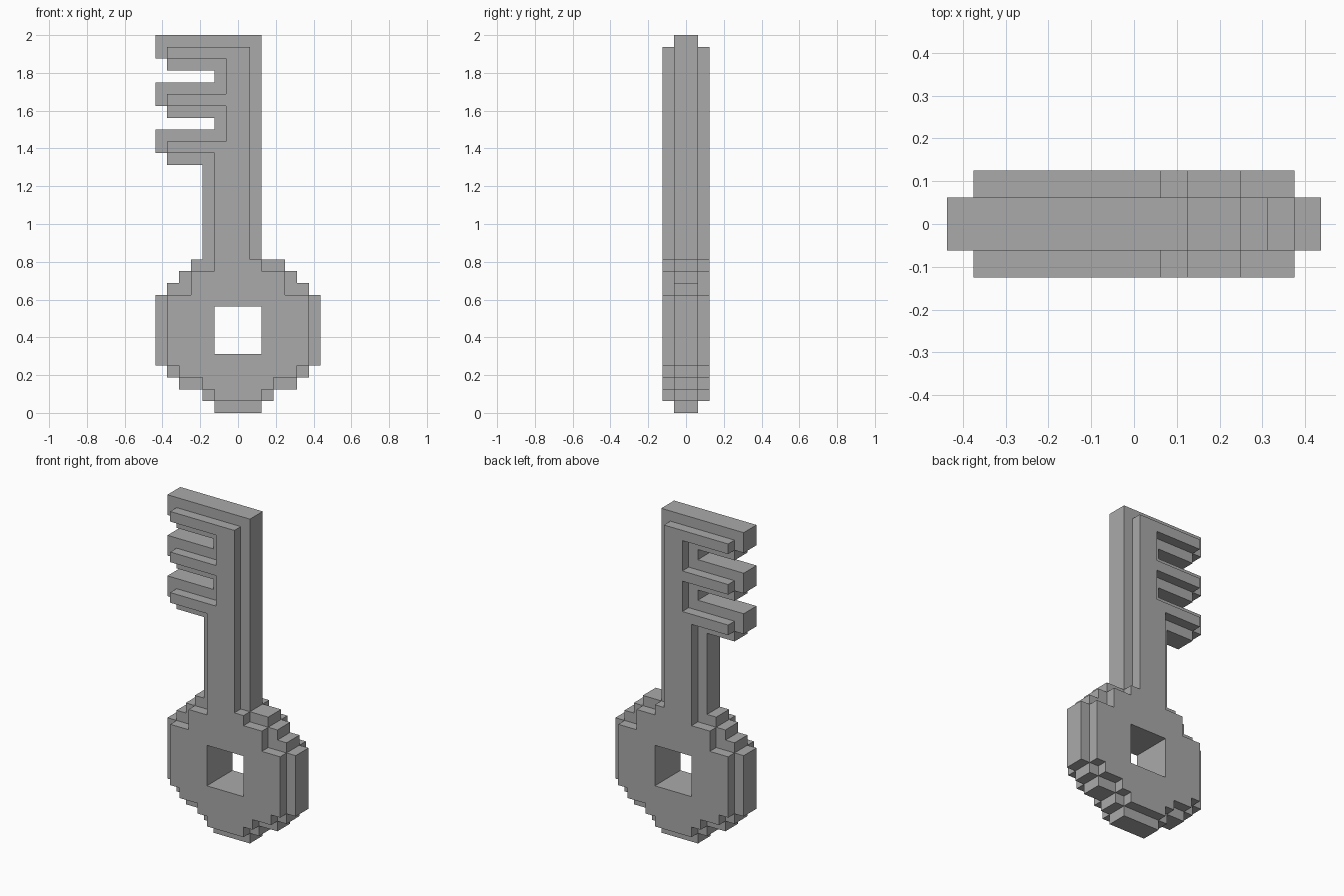
import bpy, bmesh
from mathutils import Matrix

if "Cube" in bpy.data.objects:
    bpy.data.objects.remove(bpy.data.objects["Cube"])

U = 1 / 16  # one pixel step

grey = bpy.data.materials.new("plain grey")
grey.use_nodes = True
grey.diffuse_color = (0.4, 0.4, 0.4, 1)
grey.node_tree.nodes["Principled BSDF"].inputs["Base Color"].default_value = (0.4, 0.4, 0.4, 1)


def bow_side(bottom, rows):
    """Right-hand staircase of the bow, from rows of (half width, top)."""
    points, z = [], bottom
    for half, top in rows:
        points += [(half, z), (half, top)]
        z = top
    return points


def key_outline(bottom, rows, top, right, inner, left, tooth):
    """Bow, up the shaft, down the three teeth, and back round the bow."""
    side = bow_side(bottom, rows)
    points = side + [(right, side[-1][1]), (right, top)]
    for base in (30, 26, 22):
        edge = left if base == 22 else inner
        steps = [(x, base + dz) for x, dz in tooth]
        if base != 30:
            points.append((inner, steps[0][1]))
        points += steps + [(edge, steps[-1][1])]
    points.append((left, side[-1][1]))
    points += [(-x, z) for x, z in reversed(side)]
    return [p for i, p in enumerate(points) if p != points[i - 1]]


def add_layer(name, outline, y, thickness):
    """Extrude an outline with the square bow hole into a slab."""
    curve = bpy.data.curves.new(name, "CURVE")
    curve.dimensions, curve.fill_mode = "2D", "BOTH"
    curve.extrude = thickness * U / 2
    hole = [(-2, 5), (-2, 9), (2, 9), (2, 5)]
    for loop in (outline, hole):
        spline = curve.splines.new("POLY")
        spline.points.add(len(loop) - 1)
        for point, (x, z) in zip(spline.points, loop):
            point.co = (x * U, z * U, 0, 1)
        spline.use_cyclic_u = True
    helper = bpy.data.objects.new(name + " profile", curve)
    mesh = bpy.data.meshes.new_from_object(helper)
    bpy.data.objects.remove(helper)

    bm = bmesh.new()
    bm.from_mesh(mesh)
    bmesh.ops.remove_doubles(bm, verts=bm.verts, dist=U / 100)
    bm.transform(Matrix.Translation((0, y * U, 0)) @ Matrix.Rotation(1.5707963, 4, "X"))
    bmesh.ops.recalc_face_normals(bm, faces=bm.faces)
    for face in bm.faces:
        face.smooth = False
    bm.to_mesh(mesh)
    bm.free()
    mesh.materials.clear()
    mesh.materials.append(grey)
    obj = bpy.data.objects.new(name, mesh)
    bpy.context.collection.objects.link(obj)


# Wide middle layer
core = key_outline(
    0, [(2, 1), (3, 2), (5, 3), (6, 4), (7, 10), (6, 11), (5, 12), (4, 13)],
    top=32, right=2, inner=-2, left=-3,
    tooth=[(-7, 2), (-7, 0), (-6, 0), (-6, -1)])
add_layer("key_core", core, 0, 2)

# Narrower raised layers on both faces
plate = key_outline(
    1, [(2, 2), (3, 3), (5, 4), (6, 10), (4, 12), (2, 13)],
    top=31, right=1, inner=-1, left=-2,
    tooth=[(-6, 1), (-6, 0)])
for name, y in (("front_plate", -1.5), ("back_plate", 1.5)):
    add_layer(name, plate, y, 1)
